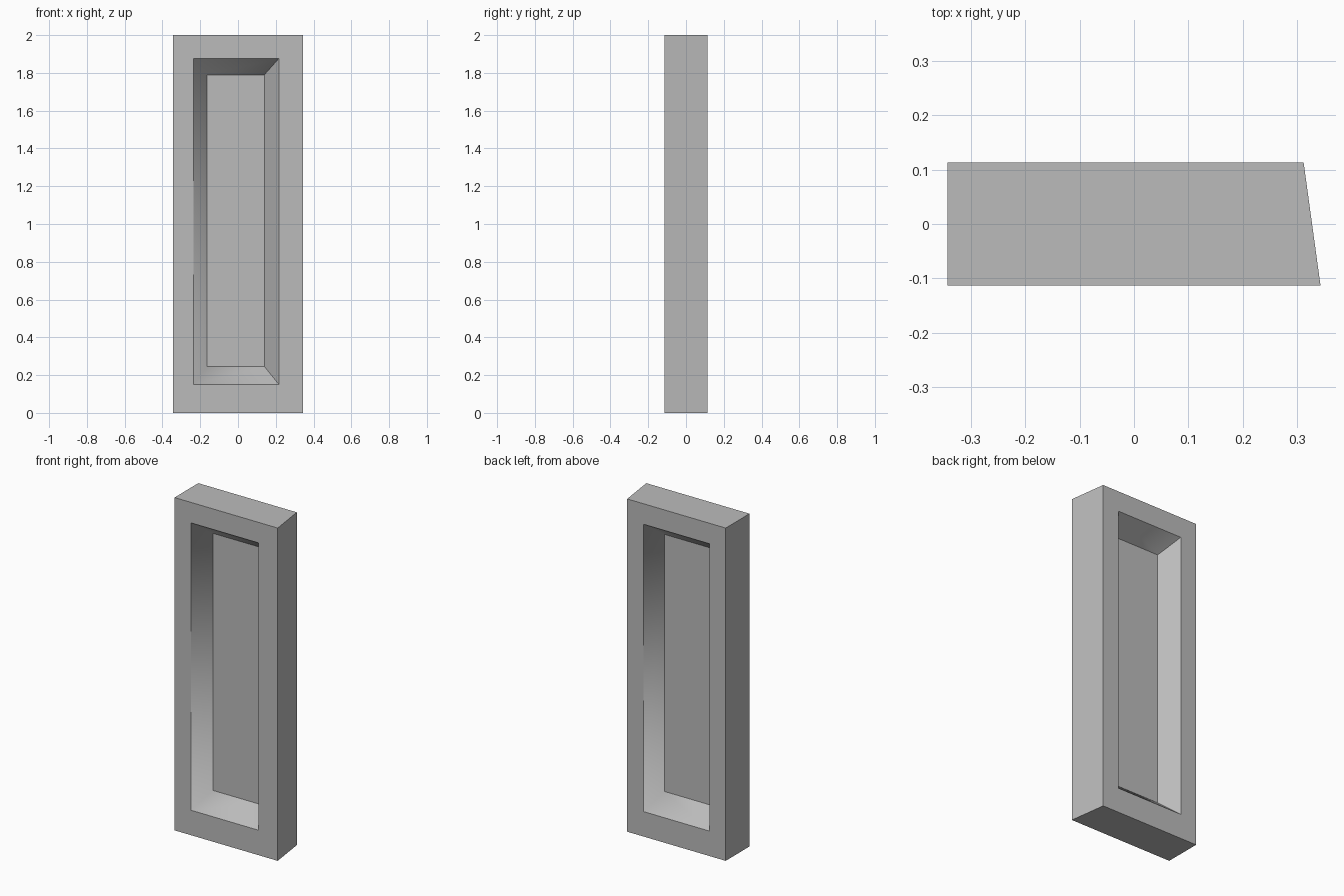
import bpy
import bmesh

cube = bpy.data.objects.get("Cube")
if cube:
    bpy.data.objects.remove(cube, do_unlink=True)

# One plain grey for everything
grey = bpy.data.materials.new("plain grey")
grey.use_nodes = True
colour = (0.5, 0.5, 0.5, 1)
grey.diffuse_color = colour
grey.node_tree.nodes["Principled BSDF"].inputs["Base Color"].default_value = colour

DEPTH = 0.113       # half the frame thickness
THIN = 0.002        # half the panel thickness


def ring(bm, x0, x1, z0, z1, y):
    """Rectangle of vertices, starting bottom left."""
    return [bm.verts.new((x, y, z)) for x, z in ((x0, z0), (x1, z0), (x1, z1), (x0, z1))]


def bridge(bm, a, b):
    """Join two rectangles with four faces."""
    return [bm.faces.new((a[i], a[(i + 1) % 4], b[(i + 1) % 4], b[i])) for i in range(4)]


def finish(bm, name):
    bmesh.ops.recalc_face_normals(bm, faces=bm.faces[:])
    mesh = bpy.data.meshes.new(name)
    bm.to_mesh(mesh)
    bm.free()
    mesh.materials.append(grey)
    obj = bpy.data.objects.new(name, mesh)
    bpy.context.collection.objects.link(obj)


# Frame: outer border, sloped recess on both sides, one slanted outer side
bm = bmesh.new()
sides = []
for sign, outer_x, rim_x, soft in ((-1, 0.343, 0.217, (0, 3)), (1, 0.312, 0.205, (1, 2))):
    outer = ring(bm, -0.343, outer_x, 0, 2, sign * DEPTH)
    rim = ring(bm, -0.235, rim_x, 0.15, 1.877, sign * DEPTH)
    inner = ring(bm, -0.165, 0.14, 0.245, 1.79, sign * THIN)
    bridge(bm, outer, rim)
    for face in bridge(bm, rim, inner):
        face.smooth = True
    sides.append((outer, rim, inner, soft))
bridge(bm, sides[0][0], sides[1][0])
bridge(bm, sides[0][2], sides[1][2])

# Every edge is crisp except two blended corners in each recess
for edge in bm.edges:
    edge.smooth = False
for outer, rim, inner, soft in sides:
    for i in soft:
        bm.edges.get((rim[i], inner[i])).smooth = True
finish(bm, "frame")

# Thin panel closing the middle of the frame
bm = bmesh.new()
front = ring(bm, -0.165, 0.14, 0.245, 1.79, -THIN)
back = ring(bm, -0.165, 0.14, 0.245, 1.79, THIN)
bridge(bm, front, back)
bm.faces.new(front)
bm.faces.new(back)
finish(bm, "centre_panel")
